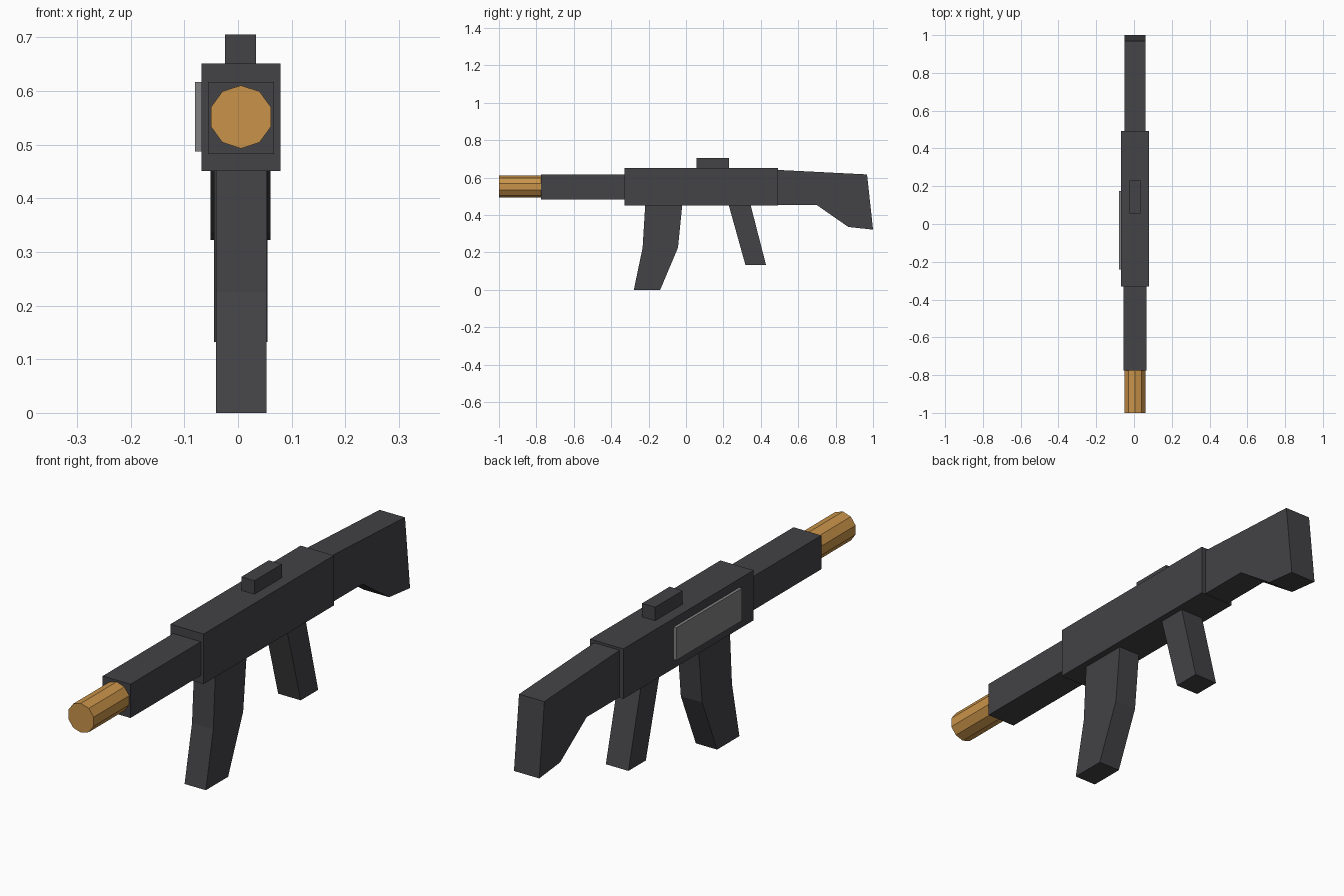
import bpy, bmesh, math
from mathutils import Matrix

if "Cube" in bpy.data.objects:
    bpy.data.objects.remove(bpy.data.objects["Cube"])


def material(name, rgb):
    m = bpy.data.materials.new(name)
    m.diffuse_color = (*rgb, 1)
    m.use_nodes = True
    m.node_tree.nodes["Principled BSDF"].inputs["Base Color"].default_value = m.diffuse_color
    return m


DARK = material("charcoal", (0.056, 0.056, 0.062))
GREY = material("mid grey", (0.22, 0.22, 0.22))
GOLD = material("tan gold", (0.59, 0.295, 0.068))


def finish(name, bm, mat):
    bmesh.ops.recalc_face_normals(bm, faces=bm.faces)
    mesh = bpy.data.meshes.new(name)
    bm.to_mesh(mesh)
    bm.free()
    mesh.materials.append(mat)
    obj = bpy.data.objects.new(name, mesh)
    bpy.context.collection.objects.link(obj)
    return obj


def slab(name, profile, x0, x1, mat=DARK):
    """Extrude a side profile of (y, z) points from x0 to x1."""
    bm = bmesh.new()
    face = bm.faces.new([bm.verts.new((x0, y, z)) for y, z in profile])
    ext = bmesh.ops.extrude_face_region(bm, geom=[face], use_keep_orig=True)
    verts = [g for g in ext["geom"] if isinstance(g, bmesh.types.BMVert)]
    bmesh.ops.translate(bm, verts=verts, vec=(x1 - x0, 0, 0))
    return finish(name, bm, mat)


def box(name, x0, x1, y0, y1, z0, z1, mat=DARK):
    return slab(name, [(y0, z0), (y1, z0), (y1, z1), (y0, z1)], x0, x1, mat)


# Main body, fore-end, top sight and side plate
box("receiver", -0.068, 0.079, -0.33, 0.493, 0.451, 0.651)
box("handguard", -0.056, 0.067, -0.775, -0.33, 0.482, 0.617)
box("top_sight", -0.024, 0.034, 0.055, 0.229, 0.651, 0.705)
box("side_plate", -0.08, -0.067, -0.24, 0.175, 0.487, 0.617, GREY)

# Angled parts
slab("stock", [(0.493, 0.641), (0.968, 0.617), (1.0, 0.322), (0.868, 0.336),
               (0.70, 0.453), (0.493, 0.453)], -0.051, 0.061)
slab("magazine", [(-0.218, 0.455), (-0.02, 0.455), (-0.043, 0.225),
                  (-0.138, 0.0), (-0.279, 0.0), (-0.232, 0.225)], -0.041, 0.053)
slab("grip", [(0.228, 0.455), (0.345, 0.455), (0.428, 0.132),
              (0.318, 0.132)], -0.045, 0.055)

# Ten-sided barrel with a corner at the top
bm = bmesh.new()
bmesh.ops.create_cone(bm, cap_ends=True, segments=10, radius1=0.0588,
                      radius2=0.0588, depth=0.24)
top = max(bm.verts, key=lambda v: (v.co.z, v.co.y)).co
turn = Matrix.Rotation(math.pi / 2 - math.atan2(top.y, top.x), 4, 'Z')
bmesh.ops.transform(bm, verts=bm.verts,
                    matrix=Matrix.Translation((0.0055, -0.88, 0.5515))
                    @ Matrix.Rotation(math.pi / 2, 4, 'X') @ turn)
finish("barrel", bm, GOLD)
